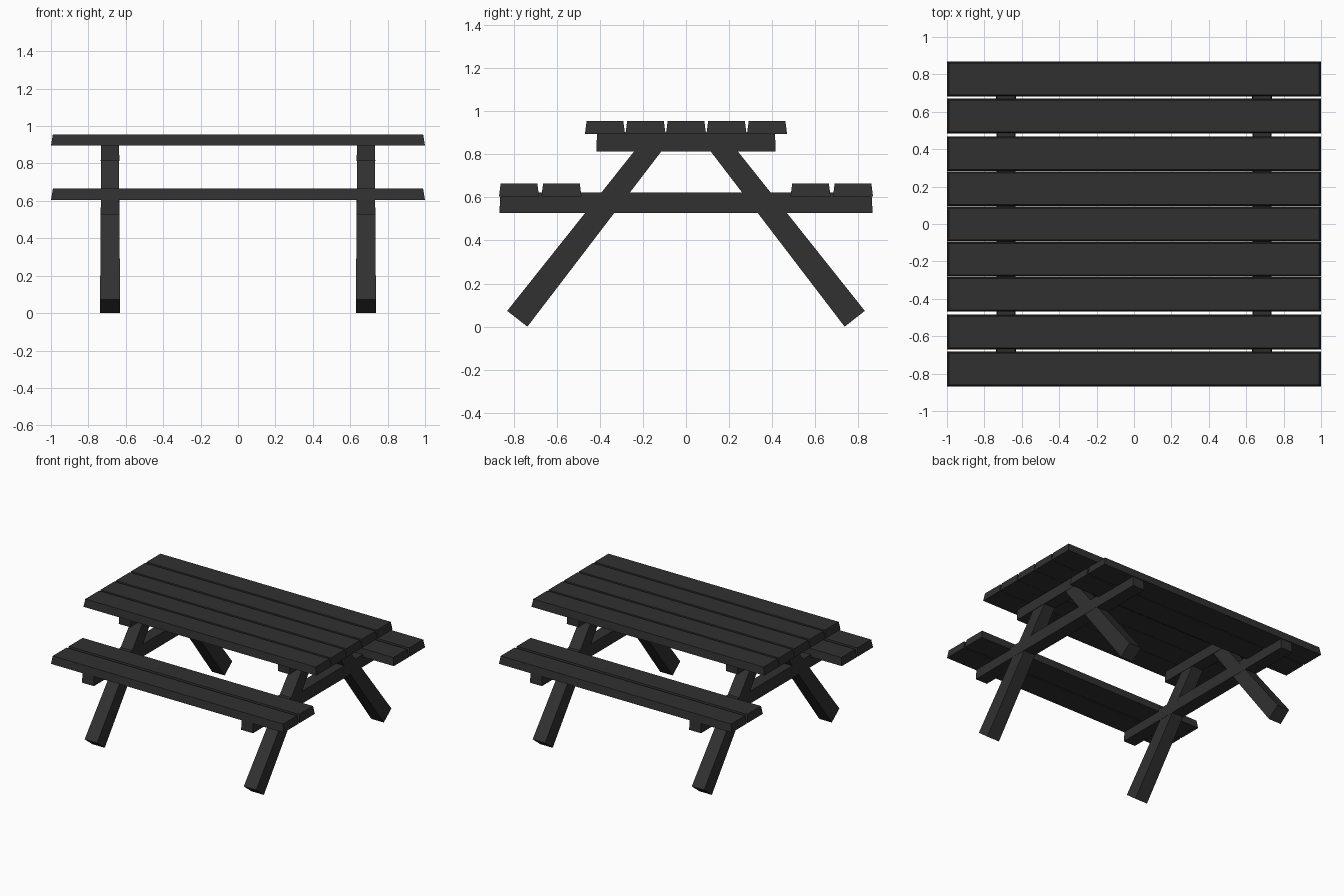
import bpy
from mathutils import Vector

if "Cube" in bpy.data.objects:
    bpy.data.objects.remove(bpy.data.objects["Cube"])

mat = bpy.data.materials.new("dark_wood")
mat.diffuse_color = (0.03, 0.03, 0.03, 1)
mat.use_nodes = True
mat.node_tree.nodes["Principled BSDF"].inputs["Base Color"].default_value = mat.diffuse_color


def tapered_beam(name, base, top, base_size, top_size):
    """Four-sided beam from base to top; sizes are (x width, depth across)."""
    base, top = Vector(base), Vector(top)
    x = Vector((1, 0, 0))
    side = (top - base).normalized().cross(x)
    verts = []
    for c, (w, d) in ((base, base_size), (top, top_size)):
        for sx, sy in ((-1, -1), (1, -1), (1, 1), (-1, 1)):
            verts.append(c + x * (sx * w / 2) + side * (sy * d / 2))
    faces = [(3, 2, 1, 0), (4, 5, 6, 7)]
    faces += [(i, (i + 1) % 4, (i + 1) % 4 + 4, i + 4) for i in range(4)]
    mesh = bpy.data.meshes.new(name)
    mesh.from_pydata(verts, [], faces)
    mesh.materials.append(mat)
    obj = bpy.data.objects.new(name, mesh)
    bpy.context.collection.objects.link(obj)
    return obj


def plank(name, y, z0, z1):
    tapered_beam(name, (0, y, z0), (0, y, z1), (2.0, 0.186), (1.98, 0.17))


# Table top
for i in range(5):
    plank(f"top_plank_{i + 1}", (i - 2) * 0.188, 0.895, 0.955)

# Benches
for s, label in ((-1, "front"), (1, "back")):
    plank(f"{label}_outer_seat_plank", s * 0.775, 0.604, 0.665)
    plank(f"{label}_inner_seat_plank", s * 0.578, 0.604, 0.665)

# Two end frames: crossbeams and splayed legs
for sx, end in ((-1, "left"), (1, "right")):
    x = sx * 0.684
    tapered_beam(f"{end}_seat_crossbeam", (x, 0, 0.528), (x, 0, 0.622),
                 (0.102, 1.732), (0.096, 1.722))
    tapered_beam(f"{end}_top_crossbeam", (x, 0, 0.813), (x, 0, 0.9),
                 (0.1, 0.832), (0.095, 0.826))
    for sy, label in ((-1, "front"), (1, "back")):
        tapered_beam(f"{end}_{label}_leg", (x, sy * 0.783, 0.0367),
                     (x, sy * 0.133, 0.87), (0.107, 0.119), (0.094, 0.098))
